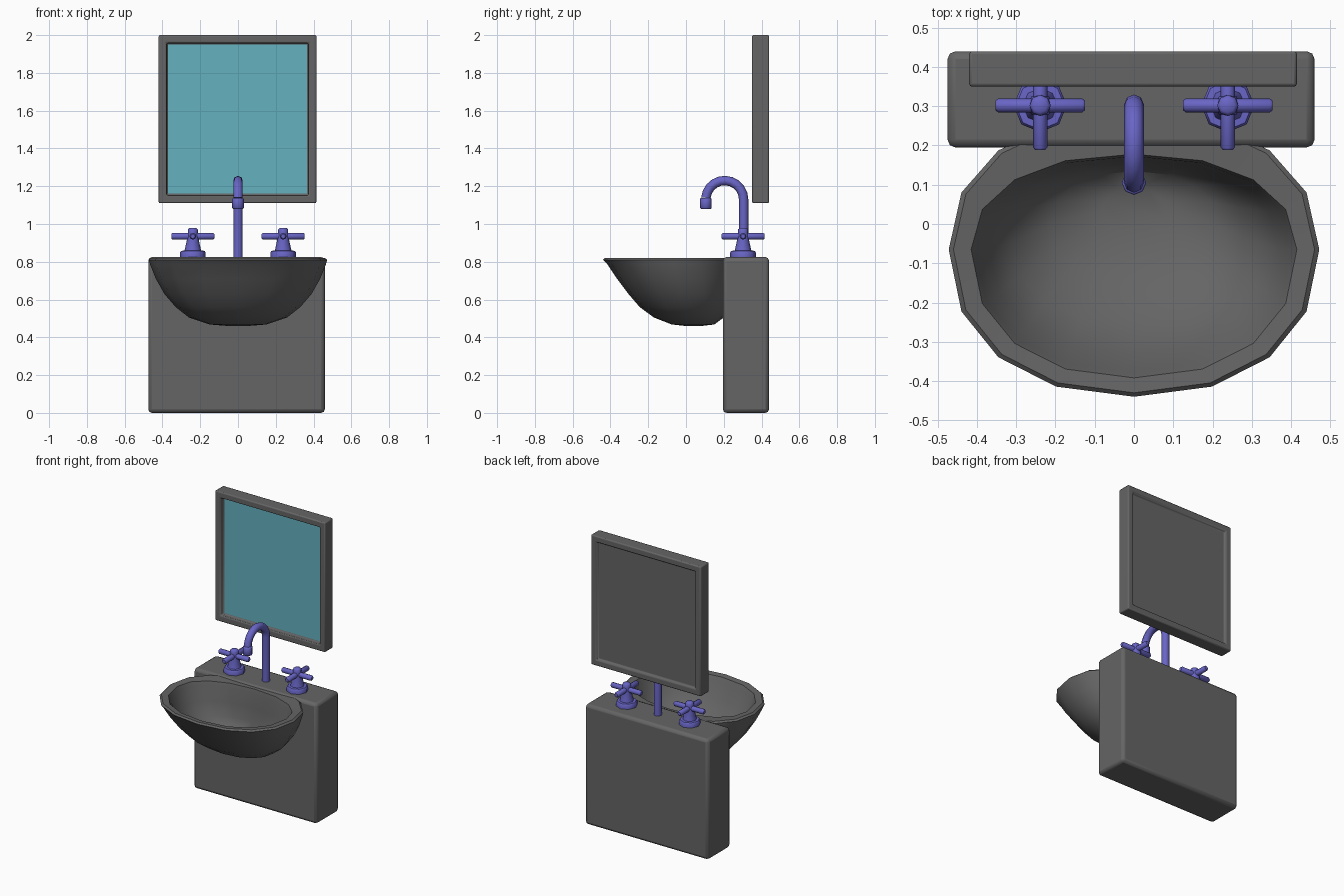
import bpy, bmesh, math
from mathutils import Matrix, Vector

cube = bpy.data.objects.get("Cube")
if cube:
    bpy.data.objects.remove(cube, do_unlink=True)


def material(name, rgb):
    m = bpy.data.materials.new(name)
    m.use_nodes = True
    m.diffuse_color = (*rgb, 1)
    m.node_tree.nodes["Principled BSDF"].inputs["Base Color"].default_value = (*rgb, 1)
    return m


grey = material("dark grey", (0.13, 0.13, 0.13))
teal = material("teal glass", (0.13, 0.44, 0.52))
violet = material("violet blue", (0.14, 0.13, 0.56))


def finish(bm, name, mats, bevel=0, angle=35, segments=2):
    bmesh.ops.recalc_face_normals(bm, faces=bm.faces[:])
    me = bpy.data.meshes.new(name)
    bm.to_mesh(me)
    bm.free()
    ob = bpy.data.objects.new(name, me)
    bpy.context.collection.objects.link(ob)
    for m in mats:
        me.materials.append(m)
    if bevel:
        mod = ob.modifiers.new("Bevel", 'BEVEL')
        mod.width, mod.segments, mod.material = bevel, segments, 0
    bpy.ops.object.select_all(action='DESELECT')
    ob.select_set(True)
    bpy.context.view_layer.objects.active = ob
    bpy.ops.object.shade_smooth_by_angle(angle=math.radians(angle))
    return ob


def box(lo, hi):
    bm = bmesh.new()
    lo, hi = Vector(lo), Vector(hi)
    bmesh.ops.create_cube(bm, size=1, matrix=Matrix.Translation((lo + hi) / 2)
                          @ Matrix.Diagonal((*(hi - lo), 1)))
    return bm


def skin(bm, rings):
    """Bridge successive rings of points and cap both ends."""
    loops = [[bm.verts.new(p) for p in ring] for ring in rings]
    n = len(loops[0])
    for a, b in zip(loops, loops[1:]):
        for i in range(n):
            j = (i + 1) % n
            bm.faces.new((a[i], a[j], b[j], b[i]))
    bm.faces.new(loops[0])
    bm.faces.new(loops[-1])


def circle(centre, u, v, r, n=8):
    return [centre + (u * math.cos(t) + v * math.sin(t)) * r
            for t in (math.tau * i / n for i in range(n))]


X, Y, Z = Vector((1, 0, 0)), Vector((0, 1, 0)), Vector((0, 0, 1))


def lathe(bm, centre, axis, profile):
    u, v = {'x': (Y, Z), 'y': (Z, X), 'z': (X, Y)}[axis]
    w = u.cross(v)
    skin(bm, [circle(centre + w * h, u, v, r) for r, h in profile])


# Cabinet
finish(box((-0.475, 0.195, 0), (0.46, 0.44, 0.825)), "cabinet", [grey], 0.02)

# Mirror: frame recessed on both sides, glass on the front only
bm = box((-0.42, 0.35, 1.11), (0.415, 0.44, 2.0))
bm.faces.ensure_lookup_table()
bm.normal_update()
for side, depth in ((-1, 0.03), (1, 0.015)):
    face = next(f for f in bm.faces if f.normal.y * side > 0.9)
    bmesh.ops.inset_individual(bm, faces=[face], thickness=0.06)
    # second inset keeps the panel's own border, which then sinks straight in
    bmesh.ops.inset_individual(bm, faces=[face], thickness=0.001)
    bmesh.ops.translate(bm, verts=face.verts[:], vec=(0, -side * depth, 0))
    face.material_index = 1 if side < 0 else 0
finish(bm, "mirror", [grey, teal], 0.012)


# Basin: squarish ellipses described by half width, front y, back y, height
def oval(a, front, back, z, n=16, mid=-0.065, power=0.9):
    mid = max(mid, (front + back) / 2)
    pts = []
    for i in range(n):
        c, s = math.cos(math.tau * i / n), math.sin(math.tau * i / n)
        x = math.copysign(abs(c) ** power, c) * a
        y = math.copysign(abs(s) ** power, s)
        pts.append(Vector((x, mid + y * (back - mid if y > 0 else mid - front), z)))
    return pts


outside = [(0.05, 0.0, 0.08, 0.46), (0.15, -0.075, 0.15, 0.468), (0.26, -0.17, 0.2, 0.505),
           (0.33, -0.245, 0.24, 0.56), (0.39, -0.305, 0.26, 0.63), (0.435, -0.365, 0.27, 0.71),
           (0.465, -0.415, 0.28, 0.785), (0.472, -0.44, 0.28, 0.81)]
inside = [(0.46, -0.43, 0.27, 0.82), (0.415, -0.392, 0.178, 0.815), (0.405, -0.378, 0.172, 0.79),
          (0.37, -0.33, 0.165, 0.69), (0.31, -0.25, 0.155, 0.6), (0.21, -0.14, 0.135, 0.53),
          (0.08, -0.02, 0.09, 0.5)]
bm = bmesh.new()
skin(bm, [oval(*r) for r in outside + inside])
finish(bm, "basin", [grey], angle=40)

# Faucet: upright, half circle and nozzle
bm = bmesh.new()
path = [(Vector((0, 0.305, 0.815)), Z), (Vector((0, 0.305, 1.13)), Z)]
for i in range(1, 11):
    t = math.radians(17.5 * i)
    path.append((Vector((0, 0.205 + 0.1 * math.cos(t), 1.13 + 0.1 * math.sin(t))),
                 Vector((0, -math.sin(t), math.cos(t)))))
skin(bm, [circle(p, X, d.cross(X), 0.025) for p, d in path])
lathe(bm, Vector((0, 0.105, 1.08)), 'z', [(0.026, 0), (0.031, 0.005), (0.031, 0.053), (0.026, 0.058)])
finish(bm, "faucet", [violet], angle=50)

# Tap handles: stepped base, tapered post and crossed arms
post = [(0.068, 0), (0.068, 0.026), (0.062, 0.035), (0.044, 0.036), (0.032, 0.09),
        (0.032, 0.1), (0.027, 0.13), (0.027, 0.148), (0.018, 0.156)]
arm = [(0.012, -0.114), (0.018, -0.107), (0.018, 0.107), (0.012, 0.114)]
for side, label in ((-1, "right"), (1, "left")):
    bm = bmesh.new()
    foot = Vector((0.239 * side, 0.302, 0.823))
    lathe(bm, foot, 'z', post)
    for axis in 'xy':
        lathe(bm, foot + Z * 0.112, axis, arm)
    finish(bm, label + "_tap_handle", [violet], angle=50)
